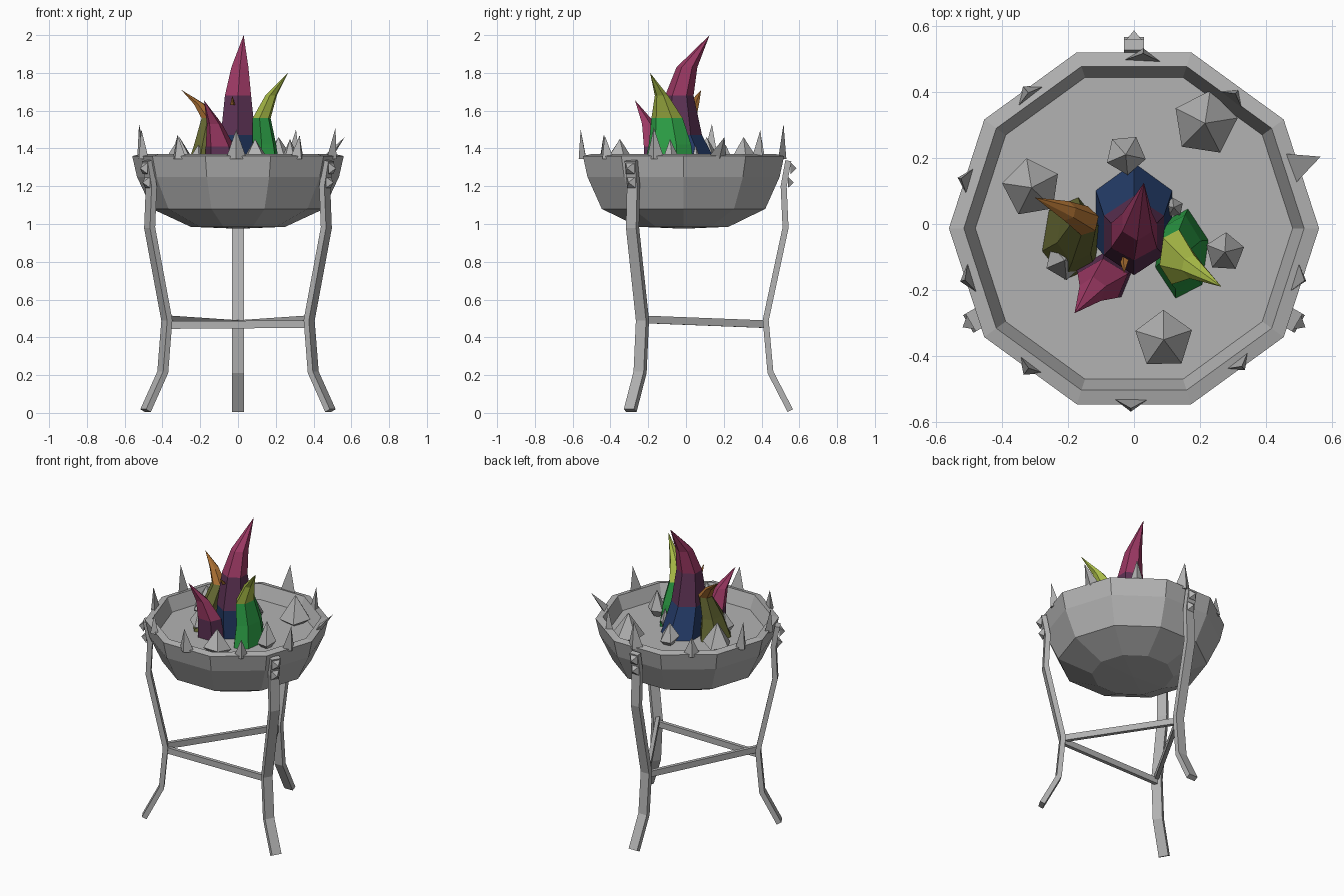
import bpy, bmesh, math, random
from mathutils import Vector, Matrix

random.seed(4)
if "Cube" in bpy.data.objects:
    bpy.data.objects.remove(bpy.data.objects["Cube"], do_unlink=True)

PALETTE = {
    "iron grey": (0.45, 0.45, 0.45),
    "navy": (0.018, 0.045, 0.14),
    "plum": (0.11, 0.032, 0.09),
    "crimson": (0.33, 0.04, 0.125),
    "green": (0.025, 0.34, 0.06),
    "lime": (0.38, 0.48, 0.06),
    "olive": (0.14, 0.15, 0.035),
    "orange": (0.38, 0.15, 0.03),
}


def material(name, rgb):
    mat = bpy.data.materials.new(name)
    mat.use_nodes = True
    mat.diffuse_color = (*rgb, 1)
    mat.node_tree.nodes["Principled BSDF"].inputs["Base Color"].default_value = (*rgb, 1)
    return mat


MATS = {name: material(name, rgb) for name, rgb in PALETTE.items()}
CENTRE = Vector((0, -0.013, 0))


def finish(bm, name, colours=("iron grey",), splits=()):
    """Make an object; faces above each split height take the next colour."""
    bmesh.ops.recalc_face_normals(bm, faces=bm.faces)
    for f in bm.faces:
        f.material_index = sum(f.calc_center_median().z > s for s in splits)
    mesh = bpy.data.meshes.new(name)
    bm.to_mesh(mesh)
    bm.free()
    obj = bpy.data.objects.new(name, mesh)
    for c in colours:
        mesh.materials.append(MATS[c])
    bpy.context.collection.objects.link(obj)
    return obj


def loft(bm, rings):
    """Skin rings of points; a ring of one point closes to a tip."""
    loops = [[bm.verts.new(p) for p in ring] for ring in rings]
    for a, b in zip(loops, loops[1:]):
        n = max(len(a), len(b))
        for i in range(n):
            j = (i + 1) % n
            if len(b) == 1:
                bm.faces.new((a[i], a[j], b[0]))
            elif len(a) == 1:
                bm.faces.new((a[0], b[j], b[i]))
            else:
                bm.faces.new((a[i], a[j], b[j], b[i]))
    for end in (loops[0], loops[-1]):
        if len(end) > 2:
            bm.faces.new(end)


def ring(x, y, z, rx, ry, sides, turn=0.0):
    angles = [turn + math.tau * i / sides for i in range(sides)]
    return [Vector((x + rx * math.cos(a), y + ry * math.sin(a), z)) for a in angles]


def polar(angle, r, z):
    return CENTRE + Vector((r * math.cos(angle), r * math.sin(angle), z))


# Bowl: ten-sided shell with a flat bed inside
bm = bmesh.new()
profile = [(0.25, 0.985), (0.455, 1.08), (0.535, 1.25), (0.56, 1.36),
           (0.515, 1.37), (0.48, 1.28)]
loft(bm, [[Vector((0, CENTRE.y, 0.975))]]
     + [ring(0, CENTRE.y, z, r, r, 10) for r, z in profile])
finish(bm, "bowl")

# Legs: bent flat bars with two pyramid rivets each
LEG = [(0.565, 0.012), (0.46, 0.215), (0.435, 0.49), (0.54, 0.98),
       (0.53, 1.2), (0.555, 1.335)]
leg_angles = [math.radians(d) for d in (90, 210, 330)]
for label, a in zip(("back", "right", "left"), leg_angles):
    bm = bmesh.new()
    side = Vector((-math.sin(a), math.cos(a), 0)) * 0.031
    sections = []
    for i, (r, z) in enumerate(LEG):
        r0, z0 = LEG[max(i - 1, 0)]
        r1, z1 = LEG[min(i + 1, len(LEG) - 1)]
        n = Vector((z1 - z0, r0 - r1)).normalized() * 0.016
        inner, outer = polar(a, r - n.x, z - n.y), polar(a, r + n.x, z + n.y)
        sections.append([inner - side, inner + side, outer + side, outer - side])
    loft(bm, sections)
    finish(bm, label + "_leg")
    for k, z in enumerate((1.295, 1.22)):
        bm = bmesh.new()
        r = 0.552 + 0.2 * (z - 1.22)
        up = Vector((0, 0, 0.03))
        c = polar(a, r, z)
        s = side * 0.85
        loft(bm, [[c - s - up, c + s - up, c + s + up, c - s + up],
                  [polar(a, r + 0.032, z)]])
        finish(bm, f"{label}_rivet_{k + 1}")

# Braces joining the legs
for i, name in enumerate(("right_brace", "front_brace", "left_brace")):
    heights = [(0.47, 0.495), (0.465, 0.47), (0.495, 0.47)][i]
    p = polar(leg_angles[i], 0.425, heights[0])
    q = polar(leg_angles[(i + 1) % 3], 0.425, heights[1])
    across = (q - p).cross(Vector((0, 0, 1))).normalized() * 0.012
    up = Vector((0, 0, 0.02))
    bm = bmesh.new()
    loft(bm, [[e - across - up, e + across - up, e + across + up, e - across + up]
              for e in (p, q)])
    finish(bm, name)

# Rim spikes: angle, base radius, tip radius, tip height, half width
SPIKES = [(21, 0.49, 0.605, 1.46, 0.055), (53, 0.485, 0.51, 1.5, 0.045),
          (87, 0.505, 0.53, 1.53, 0.06), (128, 0.505, 0.52, 1.47, 0.055),
          (164, 0.515, 0.545, 1.53, 0.042), (197, 0.51, 0.535, 1.5, 0.05),
          (233, 0.515, 0.53, 1.47, 0.045), (269, 0.515, 0.545, 1.5, 0.055),
          (308, 0.505, 0.53, 1.47, 0.045), (343, 0.505, 0.54, 1.51, 0.048)]
for k, (deg, r, tip, top, w) in enumerate(SPIKES):
    a = math.radians(deg)
    side = Vector((-math.sin(a), math.cos(a), 0)) * w
    base = polar(a, r, 1.345)
    bm = bmesh.new()
    loft(bm, [[base - side, base + side, polar(a, r + 0.04, 1.345)],
              [polar(a, tip, top)]])
    finish(bm, f"rim_spike_{k + 1}")

# Loose crystals on the bed: x, y, size, tip height
CRYSTALS = [(0.215, 0.305, 0.1, 1.46), (-0.31, 0.11, 0.09, 1.46),
            (-0.025, 0.21, 0.062, 1.42), (-0.21, -0.11, 0.06, 1.42),
            (0.275, -0.085, 0.06, 1.45), (0.09, -0.35, 0.09, 1.45),
            (0.12, 0.05, 0.03, 1.42)]
for k, (x, y, s, top) in enumerate(CRYSTALS):
    bm = bmesh.new()
    waist = ring(x, y, 1.32, s, s, 5, random.uniform(0, 6))
    for p in waist:
        p.z += random.uniform(-0.02, 0.02)
    loft(bm, [[Vector((x, y, 1.24))], waist, [Vector((x, y, top))]])
    finish(bm, f"crystal_{k + 1}")


def flame(name, rings, tip, colours, splits, sides=6, turn=0.3):
    bm = bmesh.new()
    loft(bm, [ring(*r, sides, turn) for r in rings] + [[Vector(tip)]])
    finish(bm, name, colours, splits)


# Flames: bent tapering spires coloured in bands by height
flame("main_flame",
      [(0, 0.02, 1.27, 0.135, 0.17), (0, -0.035, 1.47, 0.105, 0.12),
       (0, -0.035, 1.68, 0.08, 0.075), (0.01, 0.005, 1.83, 0.052, 0.055)],
      (0.03, 0.125, 2.0), ("navy", "plum", "crimson"), (1.45, 1.67),
      turn=math.pi / 6)
flame("left_flame",
      [(0.145, -0.09, 1.27, 0.085, 0.14), (0.14, -0.085, 1.42, 0.065, 0.115),
       (0.125, -0.1, 1.56, 0.05, 0.085), (0.175, -0.13, 1.68, 0.032, 0.036)],
      (0.265, -0.19, 1.8), ("green", "lime"), (1.55,))
flame("right_flame",
      [(-0.19, -0.045, 1.27, 0.095, 0.13), (-0.175, -0.03, 1.42, 0.06, 0.09),
       (-0.15, 0.01, 1.56, 0.045, 0.045), (-0.205, 0.04, 1.635, 0.03, 0.03)],
      (-0.3, 0.08, 1.71), ("olive", "orange"), (1.55,))
flame("front_flame",
      [(-0.09, -0.16, 1.27, 0.09, 0.075), (-0.095, -0.17, 1.41, 0.08, 0.065),
       (-0.125, -0.2, 1.53, 0.042, 0.04)],
      (-0.18, -0.27, 1.655), ("plum", "crimson"), (1.42,), sides=5)
flame("ember", [(-0.028, -0.11, 1.63, 0.014, 0.02)],
      (-0.03, -0.15, 1.68), ("orange",), (), sides=4)
